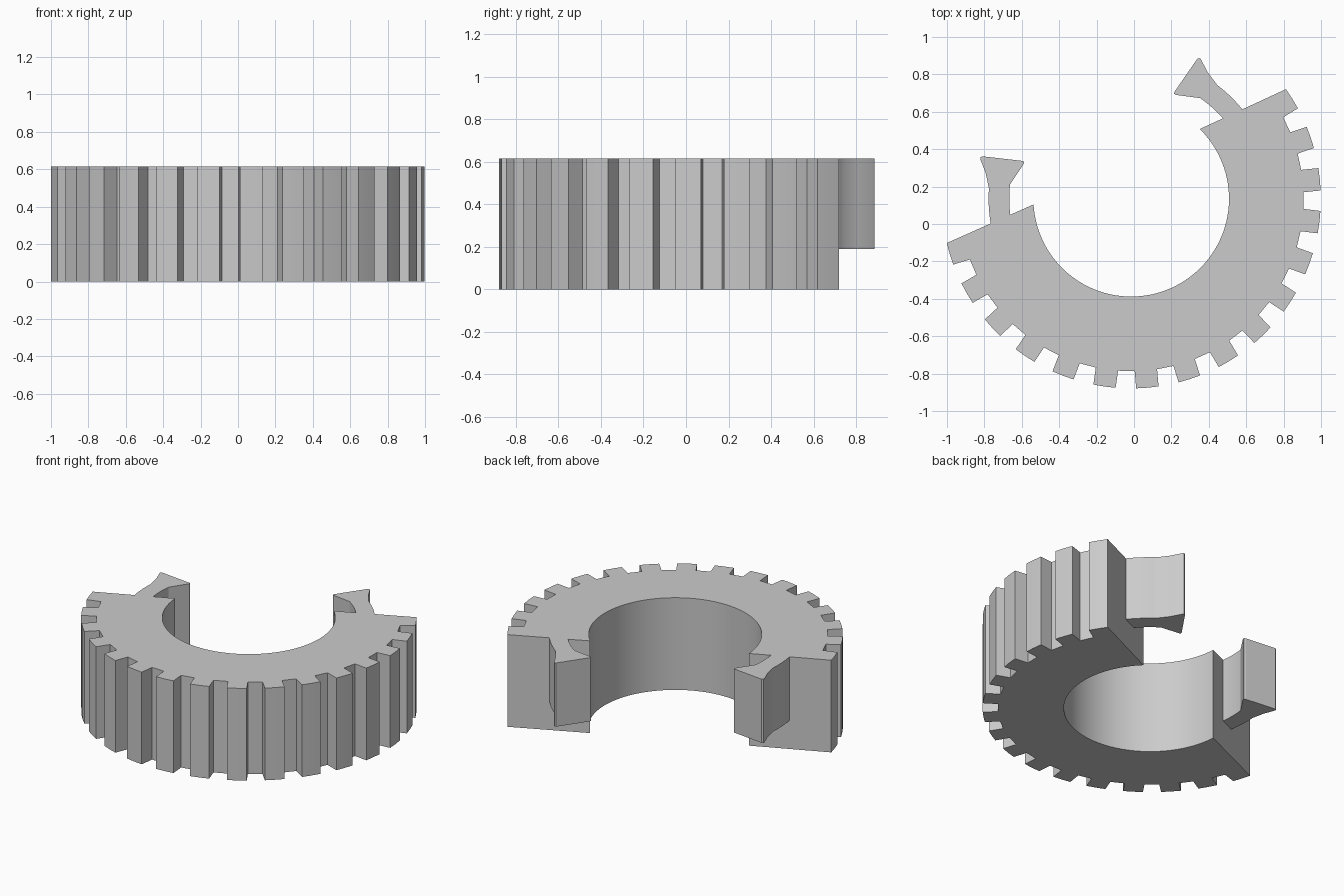
import bpy, bmesh
from math import sin, cos, asin, degrees, radians
from mathutils import Matrix

if "Cube" in bpy.data.objects:
    bpy.data.objects.remove(bpy.data.objects["Cube"], do_unlink=True)

HEIGHT, ARM_BASE = 0.615, 0.19
TIP, ROOT, BORE = 1.014, 0.922, 0.523
ARM_OUT, ARM_IN = 0.7625, 0.652
CUT = 0.188                     # distance of the flat cut from the ring centre
PITCH, TOOTH = 13.0, 6.8        # degrees
PLACE = Matrix.Translation((-0.015, 0.135, 0)) @ Matrix.Rotation(radians(24.4), 4, "Z")

grey = bpy.data.materials.new("plain grey")
grey.use_nodes = True
grey.diffuse_color = (0.6, 0.6, 0.6, 1)
grey.node_tree.nodes["Principled BSDF"].inputs["Base Color"].default_value = (0.6, 0.6, 0.6, 1)


def polar(r, a):
    """Point at radius r, a degrees clockwise from the opening's axis (+y)."""
    return (r * sin(radians(a)), r * cos(radians(a)))


def arc(r, a, b, n):
    return [polar(r, a + (b - a) * i / n) for i in range(n + 1)]


def cut_angle(r):
    return 90 - degrees(asin(CUT / r))


def extrude(name, outline, z0, z1):
    bm = bmesh.new()
    face = bm.faces.new([bm.verts.new((x, y, z0)) for x, y in outline])
    new = bmesh.ops.extrude_face_region(bm, geom=[face])["geom"]
    for v in new:
        if isinstance(v, bmesh.types.BMVert):
            v.co.z = z1
    bmesh.ops.recalc_face_normals(bm, faces=bm.faces)
    mesh = bpy.data.meshes.new(name)
    bm.to_mesh(mesh)
    bm.free()
    mesh.transform(PLACE)
    mesh.materials.append(grey)
    obj = bpy.data.objects.new(name, mesh)
    bpy.context.collection.objects.link(obj)
    bpy.ops.object.select_all(action="DESELECT")
    obj.select_set(True)
    bpy.context.view_layer.objects.active = obj
    bpy.ops.object.shade_smooth_by_angle(angle=radians(25))


# Toothed ring: parallel-sided teeth outside, smooth bore inside, flat cut ends
half_tip = TOOTH / 2
half_root = degrees(asin(TIP * sin(radians(half_tip)) / ROOT))
ring = []
for k in range(16):
    mid = 180 + PITCH * (k - 7.5)
    if k > 0:
        ring.append(polar(ROOT, mid - half_root))
    ring += arc(TIP, mid - half_tip, mid + half_tip, 2)
    if k < 15:
        ring.append(polar(ROOT, mid + half_root))
start = cut_angle(BORE)
ring += arc(BORE, 360 - start, start, 72)
extrude("toothed_ring", ring, 0, HEIGHT)

# Clip arms: curved strips ending in a barb, raised above the base
arm = arc(ARM_OUT, cut_angle(ARM_OUT), 61.5, 8)
arm += [polar(0.79, 55.6), polar(0.834, 50.9), polar(0.836, 50.3), polar(0.829, 49.7)]
arm += [polar(0.615, 46.4), polar(0.607, 46.6), polar(0.604, 47.5)]
arm += arc(ARM_IN, 58.8, cut_angle(ARM_IN), 8)
extrude("left_clip_arm", arm, ARM_BASE, HEIGHT)
extrude("right_clip_arm", [(-x, y) for x, y in arm], ARM_BASE, HEIGHT)
